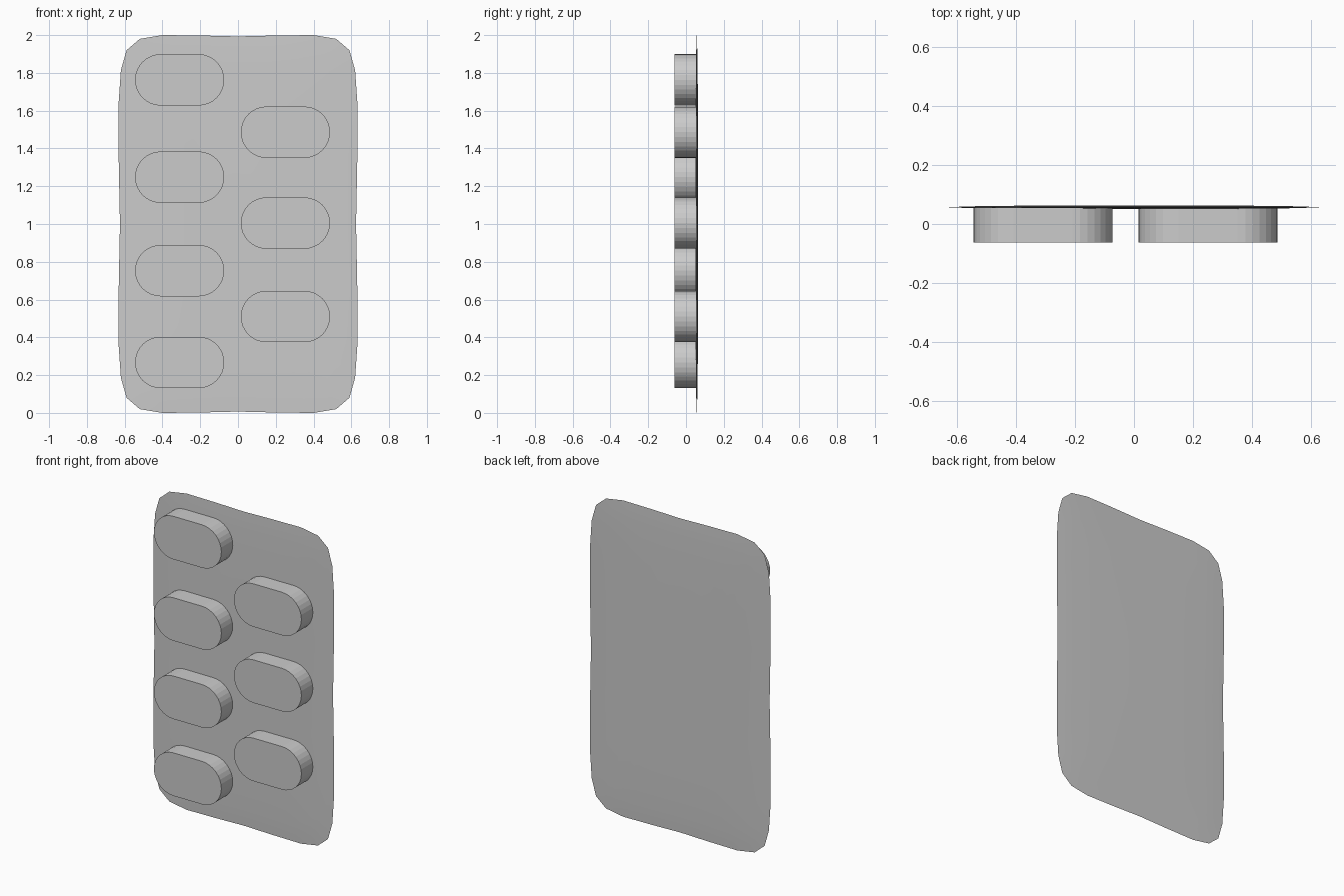
import bpy, bmesh
from math import sin, cos, pi

cube = bpy.data.objects.get("Cube")
if cube:
    bpy.data.objects.remove(cube, do_unlink=True)

grey = bpy.data.materials.new("light_grey")
grey.use_nodes = True
COLOUR = (0.6, 0.6, 0.6, 1)
grey.diffuse_color = COLOUR
grey.node_tree.nodes["Principled BSDF"].inputs["Base Color"].default_value = COLOUR


def finish(name, bm, angle):
    bmesh.ops.recalc_face_normals(bm, faces=bm.faces)
    mesh = bpy.data.meshes.new(name)
    bm.to_mesh(mesh)
    bm.free()
    mesh.materials.append(grey)
    obj = bpy.data.objects.new(name, mesh)
    bpy.context.collection.objects.link(obj)
    bpy.ops.object.select_all(action='DESELECT')
    obj.select_set(True)
    bpy.context.view_layer.objects.active = obj
    bpy.ops.object.shade_smooth_by_angle(angle=angle)
    return obj


def bridge(bm, a, b):
    for i in range(len(a)):
        j = (i + 1) % len(a)
        bm.faces.new((a[i], a[j], b[j], b[i]))


# Thin backing sheet: soft rounded outline, slightly thicker in the middle
quarter = [(0.625, 0), (0.632, 0.36), (0.632, 0.64), (0.62, 0.815), (0.59, 0.92),
           (0.52, 0.98), (0.4, 1.0), (0.2, 0.998), (0, 0.993)]
half = quarter + [(-x, z) for x, z in reversed(quarter[:-1])]
outline = half + [(x, -z) for x, z in reversed(half[1:-1])]

bm = bmesh.new()


def sheet_ring(inset, y):
    return [bm.verts.new((x * (1 - inset / 0.632), y, 1 + z * (1 - inset)))
            for x, z in outline]


rim = sheet_ring(0, 0.057)
for side in (-1, 1):
    previous = rim
    for inset, bulge in ((0.05, 0.002), (0.12, 0.004), (0.35, 0.006)):
        ring = sheet_ring(inset, 0.057 + side * bulge)
        bridge(bm, previous, ring)
        previous = ring
    centre = bm.verts.new((0, 0.057 + side * 0.0065, 1))
    for i, v in enumerate(previous):
        bm.faces.new((v, previous[(i + 1) % len(previous)], centre))
finish("backing_sheet", bm, pi / 4)


# Raised capsule pockets in two staggered columns
def pocket(name, cx, cz, radius=0.136, reach=0.1, steps=16):
    bm = bmesh.new()
    points = []
    for sign in (1, -1):
        for i in range(steps + 1):
            a = pi * i / steps - pi / 2
            points.append((cx + sign * (reach + radius * cos(a)),
                           cz + sign * radius * sin(a)))
    front = [bm.verts.new((x, -0.062, z)) for x, z in points]
    back = [bm.verts.new((x, 0.054, z)) for x, z in points]
    bridge(bm, front, back)
    bm.faces.new(front)
    bm.faces.new(back)
    finish(name, bm, pi / 36)


for side, cx, heights in (("right", -0.309, (0.267, 0.753, 1.248, 1.763)),
                          ("left", 0.251, (0.51, 1.005, 1.486))):
    for n, cz in enumerate(heights, 1):
        pocket(f"{side}_pocket_{n}", cx, cz)
